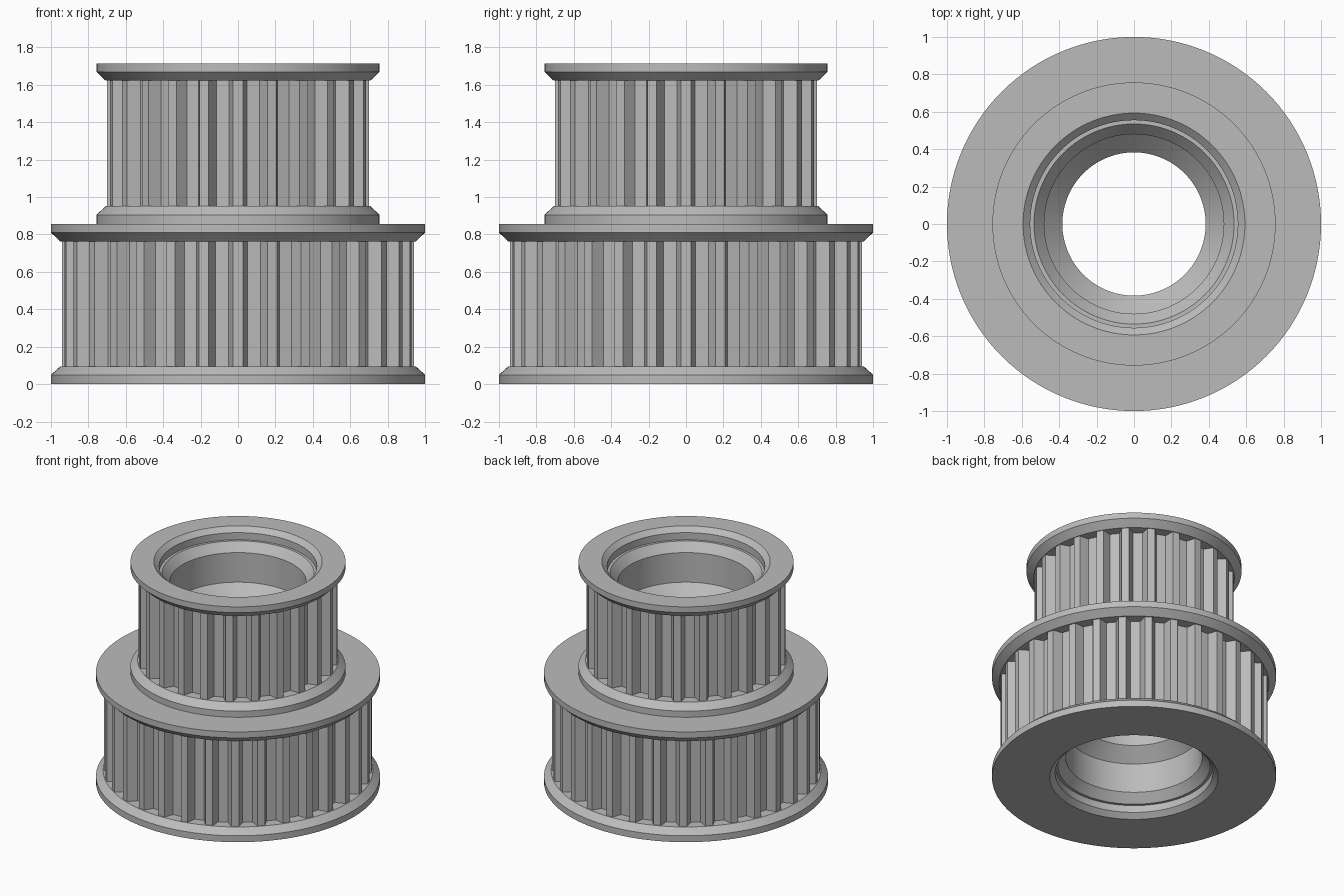
import bpy
import math

cube = bpy.data.objects.get("Cube")
if cube:
    bpy.data.objects.remove(cube, do_unlink=True)

H = 1.715          # overall height
SEGMENTS = 128

metal = bpy.data.materials.new("grey metal")
metal.use_nodes = True
COLOR = (0.5, 0.5, 0.5, 1)
metal.diffuse_color = COLOR
metal.node_tree.nodes["Principled BSDF"].inputs["Base Color"].default_value = COLOR


def skin(name, rings):
    """Bridge successive closed rings of points into a smooth shaded surface."""
    n = len(rings[0])
    verts = [p for ring in rings for p in ring]
    faces = []
    for k in range(len(rings) - 1):
        for i in range(n):
            j = (i + 1) % n
            faces.append((k * n + i, (k + 1) * n + i, (k + 1) * n + j, k * n + j))
    mesh = bpy.data.meshes.new(name)
    mesh.from_pydata(verts, [], faces)
    mesh.materials.append(metal)
    obj = bpy.data.objects.new(name, mesh)
    bpy.context.collection.objects.link(obj)
    bpy.ops.object.select_all(action="DESELECT")
    obj.select_set(True)
    bpy.context.view_layer.objects.active = obj
    bpy.ops.object.shade_smooth_by_angle(angle=math.radians(20))
    return obj


def lathe(name, profile):
    """Turn a (radius, height) profile round the z axis."""
    turn = [2 * math.pi * i / SEGMENTS for i in range(SEGMENTS)]
    return skin(name, [[(r * math.cos(a), r * math.sin(a), z) for a in turn]
                       for r, z in profile])


def toothed_band(name, teeth, tip, root, low, high):
    """Belt teeth with flat lands and sloped flanks, one tooth on each axis."""
    land, foot = 0.026 / tip, math.pi / teeth - 0.034 / root
    outline = []
    for i in range(teeth):
        a = 2 * math.pi * i / teeth
        for r, t in ((root, -foot), (tip, -land), (tip, land), (root, foot)):
            outline.append((r * math.cos(a + t), r * math.sin(a + t)))
    return skin(name, [[(x, y, z) for x, y in outline] for z in (high, low)])


# Radii of the teeth on the large and small pulleys
BIG_TIP, BIG_ROOT = 0.942, 0.873
SMALL_TIP, SMALL_ROOT = 0.702, 0.633

# Stepped bore, mirrored about mid height
bore_half = [(0.593, 0), (0.555, 0.035), (0.555, 0.09), (0.535, 0.09),
             (0.48, 0.155), (0.48, 0.385), (0.383, 0.48)]
bore = bore_half + [(r, H - z) for r, z in reversed(bore_half)]

# Bottom flange, bore and top flange in one profile
bottom_flange = [(BIG_ROOT - 0.01, 0.095), (0.95, 0.095), (1, 0.05), (1, 0)]
top_flange = [(0.757, H), (0.757, 1.67), (0.707, 1.622), (SMALL_ROOT - 0.01, 1.622)]
lathe("hub_with_end_flanges", bottom_flange + bore + top_flange)

# The two flanges that meet between the pulleys
lathe("middle_flanges", [(SMALL_ROOT - 0.01, 0.952), (0.707, 0.952), (0.757, 0.905),
                         (0.757, 0.857), (1, 0.857), (1, 0.81),
                         (0.95, 0.763), (BIG_ROOT - 0.01, 0.763)])

# Toothed belt faces
toothed_band("large_toothed_band", 32, BIG_TIP, BIG_ROOT, 0.095, 0.763)
toothed_band("small_toothed_band", 24, SMALL_TIP, SMALL_ROOT, 0.952, 1.622)
